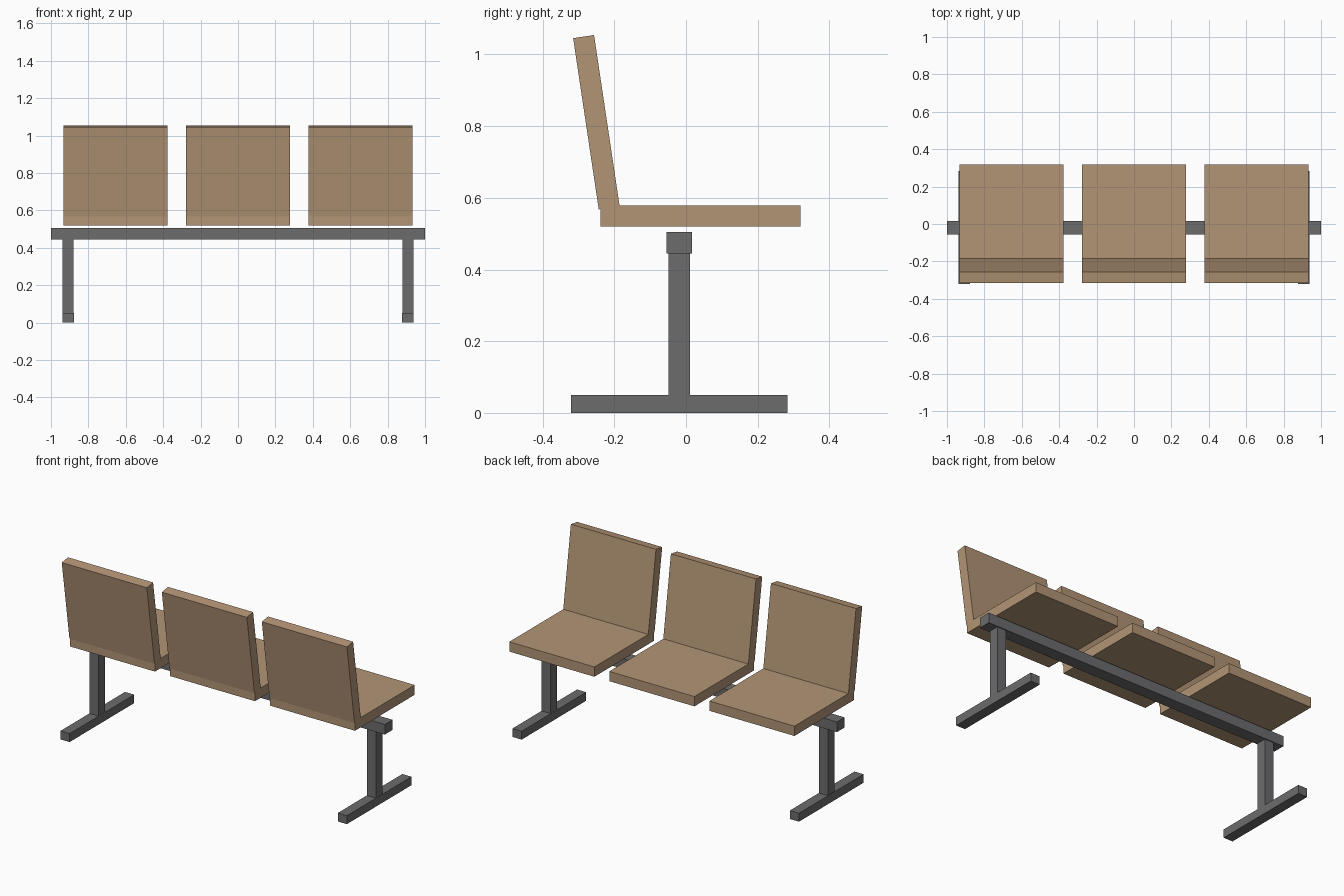
import bpy
import math

cube = bpy.data.objects.get("Cube")
if cube:
    bpy.data.objects.remove(cube, do_unlink=True)


def make_material(name, color):
    mat = bpy.data.materials.new(name)
    mat.use_nodes = True
    mat.diffuse_color = color
    mat.node_tree.nodes["Principled BSDF"].inputs["Base Color"].default_value = color
    return mat


wood = make_material("tan wood", (0.45, 0.30, 0.18, 1))
metal = make_material("dark grey metal", (0.15, 0.15, 0.155, 1))


def box(name, center, size, mat, tilt=0.0):
    bpy.ops.mesh.primitive_cube_add(size=1, location=center)
    obj = bpy.context.object
    obj.name = name
    obj.scale = size
    bpy.ops.object.transform_apply(location=False, rotation=False, scale=True)
    obj.rotation_euler.x = tilt
    obj.data.materials.append(mat)
    return obj


# Three seats, each with a backrest leaning back
for side, x in (("right", -0.655), ("middle", 0), ("left", 0.655)):
    box(f"{side}_seat", (x, 0.04, 0.549), (0.557, 0.558, 0.058), wood)
    box(f"{side}_backrest", (x, -0.25, 0.811), (0.557, 0.059, 0.483), wood,
        math.radians(8.5))

# Beam carrying the seats
box("support_beam", (0, -0.019, 0.475), (2, 0.072, 0.06), metal)

# Post and floor foot at each end
for side, x in (("right", -0.908), ("left", 0.908)):
    box(f"{side}_post", (x, -0.019, 0.2475), (0.058, 0.06, 0.395), metal)
    box(f"{side}_foot", (x, -0.019, 0.025), (0.06, 0.604, 0.05), metal)
